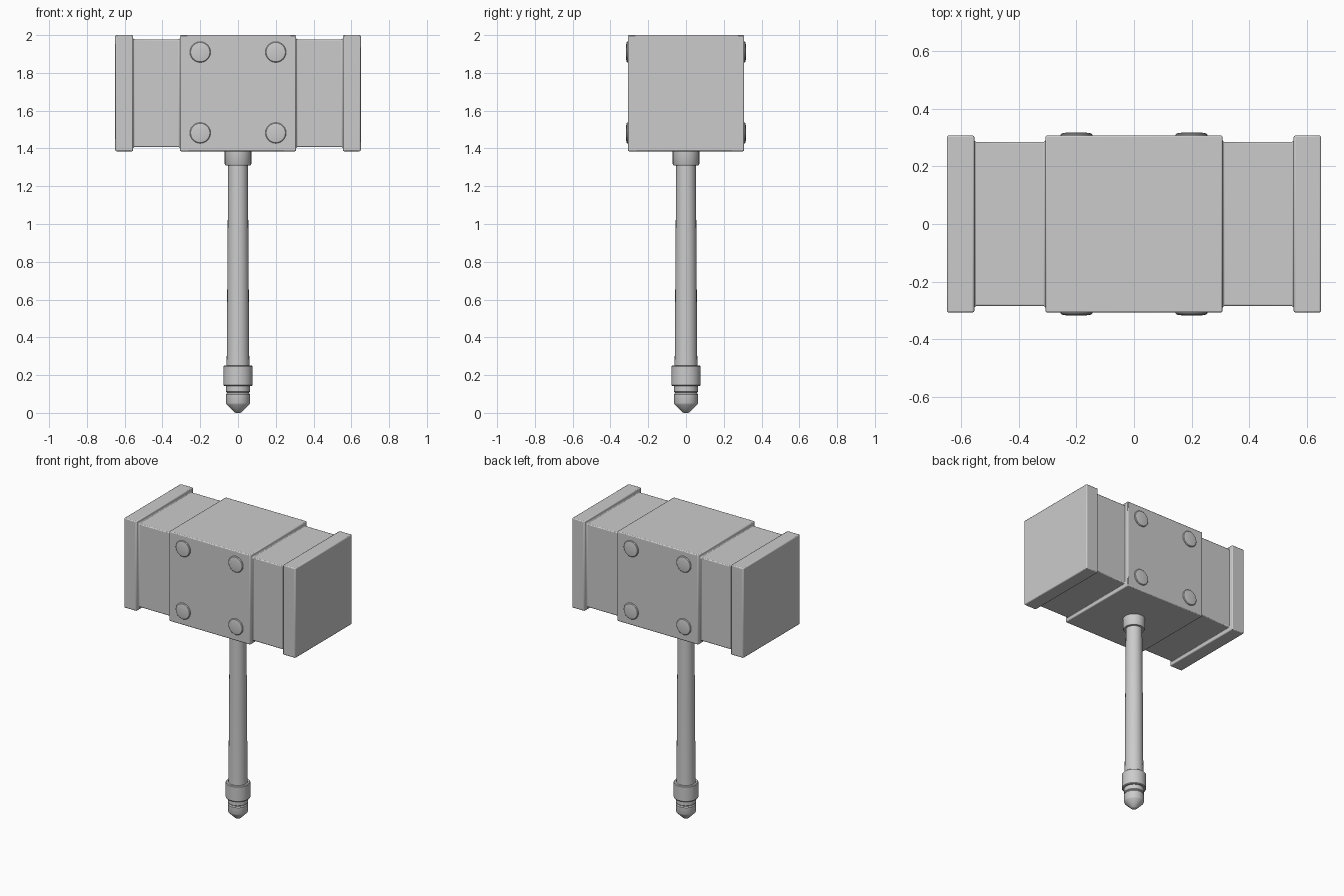
import bpy, bmesh, math
from mathutils import Matrix

if "Cube" in bpy.data.objects:
    bpy.data.objects.remove(bpy.data.objects["Cube"])


def finish(bm, name, bevel=0.0, segments=2):
    bmesh.ops.recalc_face_normals(bm, faces=bm.faces)
    mesh = bpy.data.meshes.new(name)
    bm.to_mesh(mesh)
    bm.free()
    ob = bpy.data.objects.new(name, mesh)
    bpy.context.collection.objects.link(ob)
    if bevel:
        mod = ob.modifiers.new("edge_bevel", 'BEVEL')
        mod.width = bevel
        mod.segments = segments
        mod.limit_method = 'ANGLE'
    bpy.ops.object.select_all(action='DESELECT')
    ob.select_set(True)
    bpy.context.view_layer.objects.active = ob
    bpy.ops.object.shade_smooth_by_angle(angle=math.radians(35))
    return ob


def loft(bm, rings):
    """Skin closed rings of points and cap both ends."""
    loops = [[bm.verts.new(p) for p in ring] for ring in rings]
    n = len(loops[0])
    for a, b in zip(loops, loops[1:]):
        for i in range(n):
            j = (i + 1) % n
            bm.faces.new((a[i], a[j], b[j], b[i]))
    bm.faces.new(loops[0])
    bm.faces.new(loops[-1])


def lathe(name, profile, sides=24, matrix=Matrix()):
    bm = bmesh.new()
    loft(bm, [[(r * math.cos(math.tau * i / sides), r * math.sin(math.tau * i / sides), z)
               for i in range(sides)] for r, z in profile])
    bm.transform(matrix)
    return finish(bm, name)


# Hammer head: square sections stepping between end caps, neck and centre band
MID_Z, OUTER, INNER = 1.6925, 0.3075, 0.2855
half = [(0.308, INNER), (0.555, INNER), (0.555, OUTER), (0.65, OUTER)]
sections = [(-x, h) for x, h in reversed(half)] + [(-0.308, OUTER), (0.308, OUTER)] + half
bm = bmesh.new()
loft(bm, [[(x, sy * h, MID_Z + sz * h) for sy, sz in ((-1, -1), (1, -1), (1, 1), (-1, 1))]
          for x, h in sections])
finish(bm, "hammer_head", bevel=0.006)

# Rivets on front and back of the centre band
rivet = [(0.055, 0.295), (0.055, 0.311), (0.051, 0.315), (0.035, 0.3175), (0.012, 0.3185)]
for side, angle in (("front", 90), ("back", -90)):
    for x in (-0.2, 0.2):
        for z in (1.482, 1.91):
            lathe("rivet_" + side, rivet, 24,
                  Matrix.Translation((x, 0, z)) @ Matrix.Rotation(math.radians(angle), 4, 'X'))

# Handle with upper collar, tapered shaft, lower collar and pointed pommel
lathe("handle", [
    (0.012, 0.0), (0.022, 0.006), (0.06, 0.045), (0.063, 0.052), (0.063, 0.098),
    (0.058, 0.105), (0.058, 0.108), (0.063, 0.112), (0.063, 0.143), (0.073, 0.143),
    (0.077, 0.148), (0.077, 0.246), (0.073, 0.25), (0.061, 0.25), (0.059, 0.32),
    (0.056, 0.8), (0.052, 1.31), (0.066, 1.31), (0.071, 1.318), (0.071, 1.39)])
